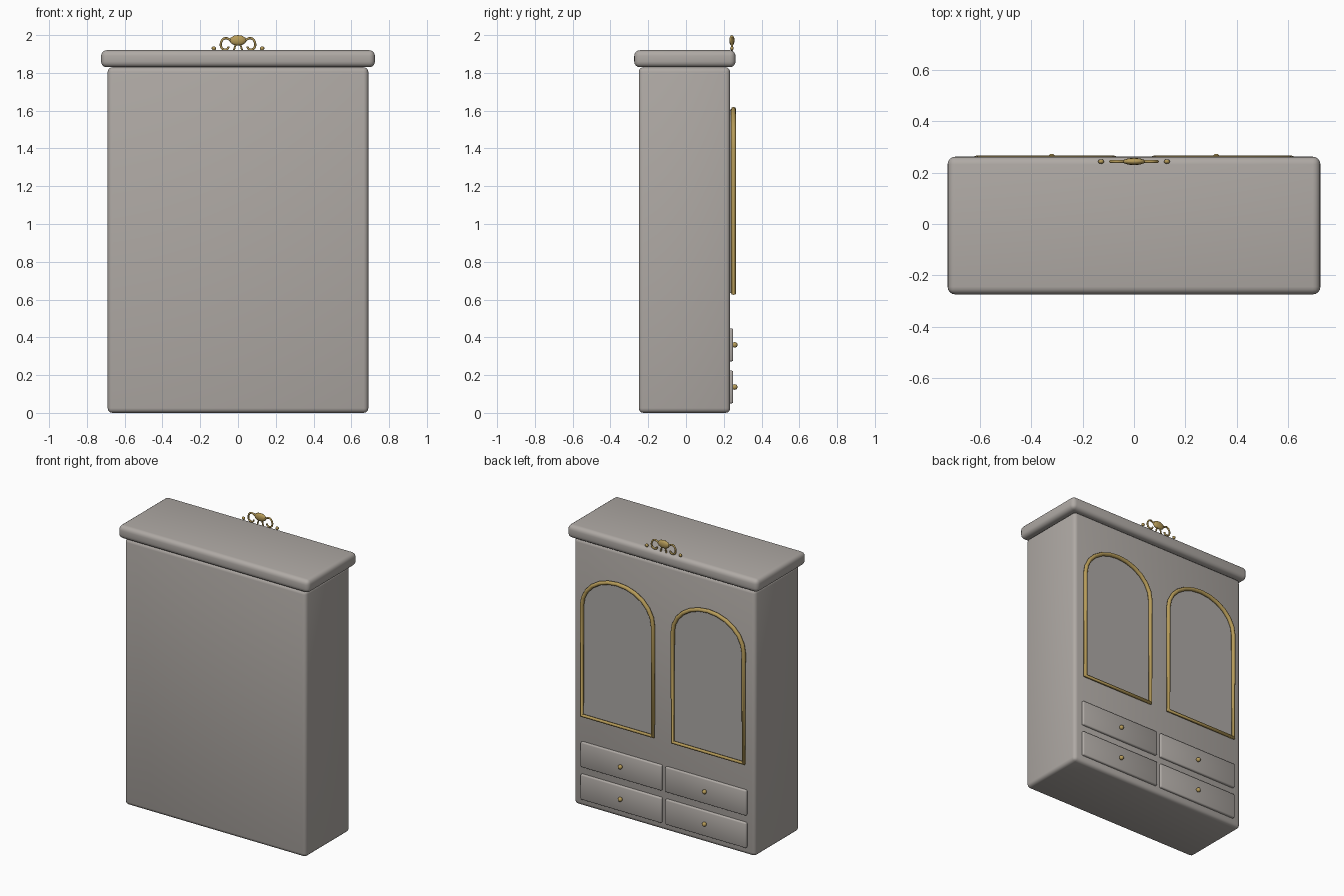
import bpy, bmesh, math
from mathutils import Vector

if "Cube" in bpy.data.objects:
    bpy.data.objects.remove(bpy.data.objects["Cube"])


def material(name, rgb):
    m = bpy.data.materials.new(name)
    m.diffuse_color = (*rgb, 1)
    m.use_nodes = True
    m.node_tree.nodes["Principled BSDF"].inputs["Base Color"].default_value = m.diffuse_color
    return m


PAINT = material("warm_grey_paint", (0.43, 0.40, 0.375))
PANEL = material("grey_door_panel", (0.42, 0.40, 0.385))
GOLD = material("antique_gold", (0.47, 0.33, 0.10))


def mesh_object(name, bm, mat, smooth=True):
    me = bpy.data.meshes.new(name)
    bm.normal_update()
    bm.to_mesh(me)
    bm.free()
    me.materials.append(mat)
    for p in me.polygons:
        p.use_smooth = smooth
    ob = bpy.data.objects.new(name, me)
    bpy.context.collection.objects.link(ob)
    return ob


def box(name, lo, hi, bevel, segments=3):
    lo, hi = Vector(lo), Vector(hi)
    bm = bmesh.new()
    bmesh.ops.create_cube(bm, size=1)
    bmesh.ops.scale(bm, vec=hi - lo, verts=bm.verts)
    bmesh.ops.translate(bm, vec=(lo + hi) / 2, verts=bm.verts)
    bmesh.ops.bevel(bm, geom=bm.edges[:], offset=bevel, segments=segments,
                    profile=0.5, affect='EDGES')
    return mesh_object(name, bm, PAINT)


def ball(name, center, radii, u=12, v=8):
    bm = bmesh.new()
    bmesh.ops.create_uvsphere(bm, u_segments=u, v_segments=v, radius=1)
    bmesh.ops.scale(bm, vec=radii, verts=bm.verts)
    bmesh.ops.translate(bm, vec=center, verts=bm.verts)
    return mesh_object(name, bm, GOLD)


def tube(name, points, radius, cyclic=False, kind='POLY'):
    cu = bpy.data.curves.new(name, 'CURVE')
    cu.dimensions = '3D'
    cu.bevel_depth = radius
    cu.bevel_resolution = 2
    cu.use_fill_caps = True
    sp = cu.splines.new(kind)
    sp.points.add(len(points) - 1)
    for p, co in zip(sp.points, points):
        p.co = (*co, 1)
    sp.use_cyclic_u = cyclic
    if kind == 'NURBS':
        sp.order_u = 3
        sp.use_endpoint_u = True
        sp.resolution_u = 4
    cu.materials.append(GOLD)
    ob = bpy.data.objects.new(name, cu)
    bpy.context.collection.objects.link(ob)
    bpy.ops.object.select_all(action='DESELECT')
    ob.select_set(True)
    bpy.context.view_layer.objects.active = ob
    bpy.ops.object.convert(target='MESH')
    bpy.ops.object.shade_smooth_by_angle(angle=math.radians(50))


# carcass and cornice
box("cabinet_body", (-0.69, -0.25, 0), (0.69, 0.234, 1.83), 0.025)
box("cornice", (-0.725, -0.274, 1.83), (0.725, 0.262, 1.92), 0.03, 4)


# arched door outline: two straight sides and a half ellipse on top
def arch(cx, y, half, z0, spring, rise, n=12):
    pts = [(cx - half, y, z0), (cx + half, y, z0)]
    for i in range(n + 1):
        a = math.pi * i / n
        pts.append((cx + half * math.cos(a), y, spring + rise * math.sin(a)))
    return pts


for side, s in (("left", -1), ("right", 1)):
    # door panel and gilt frame
    outline = arch(s * 0.345, 0.24, 0.27, 0.634, 1.39, 0.217)
    bm = bmesh.new()
    f = bm.faces.new([bm.verts.new(p) for p in outline])
    ext = bmesh.ops.extrude_face_region(bm, geom=[f])
    bmesh.ops.translate(bm, vec=(0, -0.009, 0),
                        verts=[g for g in ext["geom"] if isinstance(g, bmesh.types.BMVert)])
    bmesh.ops.recalc_face_normals(bm, faces=bm.faces)
    mesh_object(side + "_door_panel", bm, PANEL, False)
    tube(side + "_door_frame", arch(s * 0.345, 0.252, 0.27, 0.634, 1.39, 0.217),
         0.0135, True)

    # two drawers with round knobs
    for row, zc in (("lower", 0.137), ("upper", 0.36)):
        xs = sorted((s * 0.014, s * 0.63))
        box(f"{row}_{side}_drawer", (xs[0], 0.215, zc - 0.087),
            (xs[1], 0.25, zc + 0.087), 0.008, 2)
        ball(f"{row}_{side}_drawer_knob", (s * 0.32, 0.258, zc), (0.015,) * 3)

    # crest scrolls, little legs and end beads
    scroll = [(0.03, 1.962), (0.048, 1.982), (0.075, 1.985), (0.092, 1.962),
              (0.090, 1.932), (0.072, 1.922), (0.052, 1.926), (0.050, 1.940)]
    tube(side + "_crest_scroll", [(s * x, 0.243, z) for x, z in scroll],
         0.006, kind='NURBS')
    tube(side + "_crest_leg", [(s * 0.008, 0.243, 1.955), (s * 0.016, 0.243, 1.94),
                               (s * 0.022, 0.243, 1.918)], 0.005)
    ball(side + "_crest_bead", (s * 0.128, 0.243, 1.93), (0.012, 0.009, 0.011), 8, 6)

# shell at the middle of the crest
ball("crest_shell", (0, 0.243, 1.972), (0.045, 0.014, 0.028), 12, 6)
